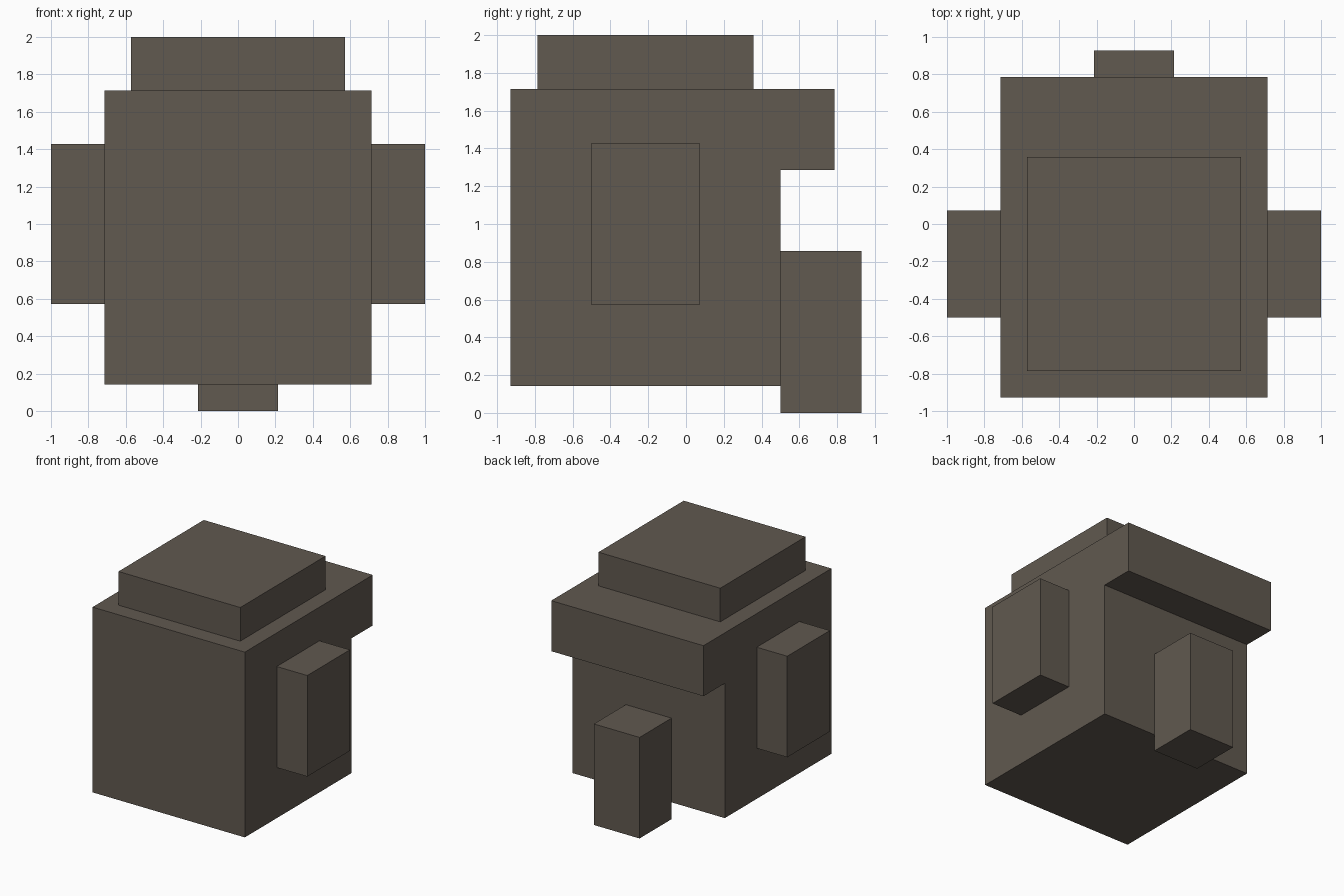
import bpy
import bmesh

if "Cube" in bpy.data.objects:
    bpy.data.objects.remove(bpy.data.objects["Cube"])

U = 1 / 7  # the model sits on a grid of sevenths

stone = bpy.data.materials.new("dark_stone_brown")
stone.diffuse_color = (0.119, 0.100, 0.080, 1)
stone.use_nodes = True
stone.node_tree.nodes["Principled BSDF"].inputs["Base Color"].default_value = stone.diffuse_color


def extrude_profile(name, profile, x0, x1):
    """Extrude a (y, z) outline from x0 to x1, all in grid units."""
    bm = bmesh.new()
    face = bm.faces.new([bm.verts.new((x0 * U, y * U, z * U)) for y, z in profile])
    moved = bmesh.ops.extrude_face_region(bm, geom=[face])["geom"]
    verts = [v for v in moved if isinstance(v, bmesh.types.BMVert)]
    bmesh.ops.translate(bm, verts=verts, vec=((x1 - x0) * U, 0, 0))
    bmesh.ops.recalc_face_normals(bm, faces=bm.faces)
    mesh = bpy.data.meshes.new(name)
    bm.to_mesh(mesh)
    bm.free()
    mesh.materials.append(stone)
    obj = bpy.data.objects.new(name, mesh)
    bpy.context.collection.objects.link(obj)
    return obj


def box(name, x0, x1, y0, y1, z0, z1):
    return extrude_profile(name, [(y0, z0), (y1, z0), (y1, z1), (y0, z1)], x0, x1)


# Main body with the overhang at the upper back
extrude_profile("body", [(-6.5, 1), (3.5, 1), (3.5, 9), (5.5, 9), (5.5, 12), (-6.5, 12)], -5, 5)

# Raised cap on top
box("top_cap", -4, 4, -5.5, 2.5, 12, 14)

# Side blocks
box("right_side_block", 5, 7, -3.5, 0.5, 4, 10)
box("left_side_block", -7, -5, -3.5, 0.5, 4, 10)

# Rear leg reaching the ground
box("rear_leg", -1.5, 1.5, 3.5, 6.5, 0, 6)
